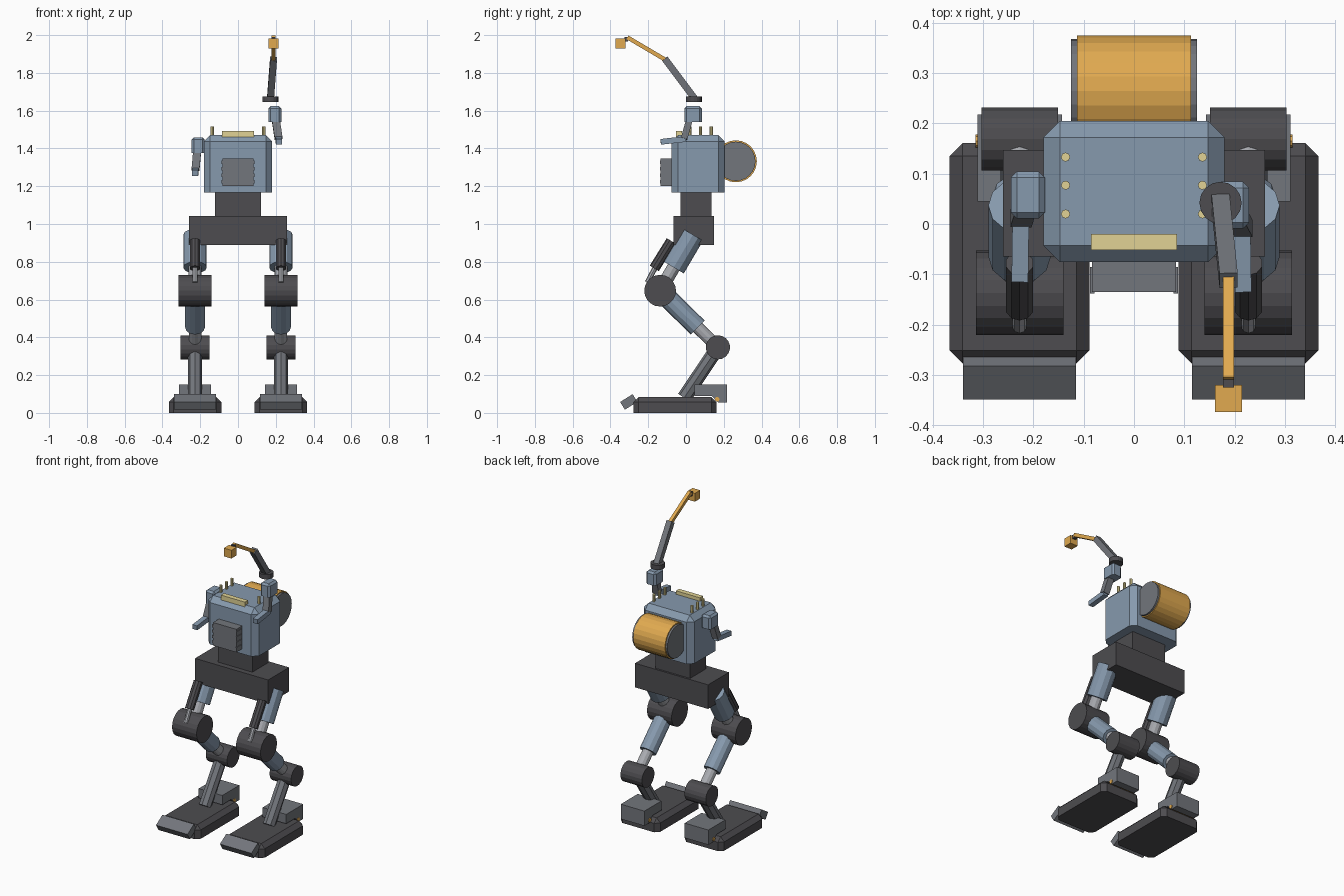
import bpy, bmesh, math
from mathutils import Vector, Matrix

if "Cube" in bpy.data.objects:
    bpy.data.objects.remove(bpy.data.objects["Cube"])


def mat(name, r, g, b):
    m = bpy.data.materials.new(name)
    m.diffuse_color = (r, g, b, 1)
    m.use_nodes = True
    m.node_tree.nodes["Principled BSDF"].inputs["Base Color"].default_value = m.diffuse_color
    return m


DARK = mat("dark_metal", 0.075, 0.073, 0.08)
GREY = mat("grey_metal", 0.17, 0.18, 0.2)
STEEL = mat("bright_steel", 0.4, 0.41, 0.44)
BLUE = mat("blue_paint", 0.24, 0.32, 0.42)
YELLOW = mat("yellow_paint", 0.75, 0.4, 0.08)
CREAM = mat("cream_light", 0.75, 0.65, 0.3)


def finish(name, bm, m):
    bmesh.ops.recalc_face_normals(bm, faces=bm.faces)
    me = bpy.data.meshes.new(name)
    bm.to_mesh(me)
    bm.free()
    me.materials.append(m)
    ob = bpy.data.objects.new(name, me)
    bpy.context.collection.objects.link(ob)
    return ob


def box(name, x, y, z, m, bevel=0, rot=0):
    """Box from (min, max) ranges; bevels every edge except the bottom rim."""
    bm = bmesh.new()
    bmesh.ops.create_cube(bm, size=1)
    c = Vector([sum(r) / 2 for r in (x, y, z)])
    s = [r[1] - r[0] for r in (x, y, z)]
    bmesh.ops.scale(bm, vec=s, verts=bm.verts)
    if bevel:
        edges = [e for e in bm.edges if max(v.co.z for v in e.verts) > 0]
        bmesh.ops.bevel(bm, geom=edges, offset=bevel, segments=1, affect='EDGES')
    bm.transform(Matrix.Translation(c) @ Matrix.Rotation(rot, 4, 'X'))
    return finish(name, bm, m)


def aim(a, b):
    """Frame centred between a and b with local z along a-b, local x near world x."""
    a, b = Vector(a), Vector(b)
    w = (b - a).normalized()
    u = Vector((1, 0, 0))
    u = (u - w * u.dot(w))
    if u.length < 0.01:
        u = Vector((0, 1, 0))
    u.normalize()
    rot = Matrix((u, w.cross(u), w)).transposed().to_4x4()
    return Matrix.Translation((a + b) / 2) @ rot, (b - a).length


def rod(name, a, b, r, m, n=12):
    bm = bmesh.new()
    frame, length = aim(a, b)
    bmesh.ops.create_cone(bm, cap_ends=True, segments=n, radius1=r, radius2=r, depth=length)
    bm.transform(frame)
    return finish(name, bm, m)


def beam(name, a, b, w, d, m):
    bm = bmesh.new()
    bmesh.ops.create_cube(bm, size=1)
    frame, length = aim(a, b)
    bmesh.ops.scale(bm, vec=(w, d, length), verts=bm.verts)
    bm.transform(frame)
    return finish(name, bm, m)


def extrude_x(name, profile, x0, x1, m):
    bm = bmesh.new()
    f = bm.faces.new([bm.verts.new((x0, y, z)) for y, z in profile])
    ext = bmesh.ops.extrude_face_region(bm, geom=[f])["geom"]
    bmesh.ops.translate(bm, vec=(x1 - x0, 0, 0),
                        verts=[v for v in ext if isinstance(v, bmesh.types.BMVert)])
    return finish(name, bm, m)


# Body
box("torso", (-.18, .18), (-.076, .205), (1.168, 1.47), BLUE, .033)
box("waist", (-.123, .123), (-.03, .135), (1.04, 1.175), DARK)
box("pelvis", (-.26, .26), (-.065, .147), (.888, 1.043), DARK)
box("chest_unit", (-.083, .083), (-.135, -.07), (1.2, 1.348), GREY)

# Chest unit side fins
for s in (-1, 1):
    for i in range(4):
        z = 1.215 + i * .034
        box("chest_fin", (s * .083 - .004, s * .083 + .004), (-.138, -.085), (z, z + .018), GREY)

# Back drum with recessed end caps
rod("back_drum", (-.113, .264, 1.332), (.113, .264, 1.332), .111, YELLOW, 24)
rod("back_drum_caps", (-.125, .264, 1.332), (.125, .264, 1.332), .104, GREY, 24)

# Lights on top of torso
box("top_light_bar", (-.085, .085), (-.052, -.02), (1.46, 1.492), CREAM)
for s in (-1, 1):
    for y in (.02, .077, .133):
        rod("top_peg", (s * .136, y, 1.45), (s * .136, y, 1.515), .009, CREAM, 8)

# Arms: the one on +x is raised
for side, s, x, dy, dz in (("right", 1, .195, 0, 0), ("left", -1, .211, .02, -.165)):
    y, z = dy, 1.582 + dz
    box(side + "_shoulder", (s * x - .034, s * x + .034), (y - .009, y + .084),
        (z - .042, z + .042), BLUE, .012)
    dx = .02 if s > 0 else .014
    elbow = (s * (x + dx), y - .01, z - .13)
    beam(side + "_upper_arm", (s * (x + .005), y + .018, z - .03), elbow, .042, .035, GREY)
    beam(side + "_forearm", (elbow[0], y + .0, z - .132),
         (s * (x + dx + .002), y - .134, z - .147), .033, .03, BLUE)

# Camera mast
rod("mast_base", (.172, .042, 1.645), (.172, .042, 1.675), .042, DARK, 16)
beam("mast_lower", (.172, .045, 1.665), (.188, -.112, 1.875), .036, .036, GREY)
beam("mast_upper", (.188, -.11, 1.87), (.188, -.31, 1.988), .022, .022, YELLOW)
box("mast_joint", (.177, .199), (-.325, -.306), (1.965, 1.99), DARK)
box("mast_head", (.161, .215), (-.374, -.32), (1.93, 1.983), YELLOW)

# Legs
HEEL = [(.045, .15), (.218, .15), (.218, .055), (.17, .055), (.135, .09), (.045, .09)]
TOE_ROT = math.radians(32)
for side, s in (("right", 1), ("left", -1)):
    x = s * .2275
    n = side + "_"
    knee, hock = (x, -.137, .647), (x, .169, .347)
    rod(n + "thigh", (x, .037, .943), (x, -.065, .77), .062, BLUE)
    rod(n + "thigh_rod", (x, -.06, .78), knee, .035, STEEL)
    rod(n + "piston_sleeve", (x, -.078, .91), (x, -.168, .765), .028, DARK, 10)
    rod(n + "piston_rod", (x, -.16, .775), (x, -.205, .69), .014, STEEL, 8)
    rod(n + "knee", (x - .087, knee[1], knee[2]), (x + .087, knee[1], knee[2]), .084, DARK, 20)
    rod(n + "shin", knee, (x, .062, .452), .052, BLUE)
    rod(n + "shin_rod", (x, .05, .464), hock, .033, STEEL)
    rod(n + "hock", (x - .076, hock[1], hock[2]), (x + .076, hock[1], hock[2]), .064, DARK, 18)
    rod(n + "lower_shin", hock, (x, -.01, .08), .038, GREY, 8)
    # Foot, toe and heel
    box(n + "foot", (x - .139, x + .139), (-.277, .161), (0, .083), DARK, .026)
    box(n + "toe", (x - .112, x + .112), (-.303 - .039, -.303 + .039),
        (.058 - .024, .058 + .024), GREY, rot=TOE_ROT)
    extrude_x(n + "heel", HEEL, x - .084, x + .084, GREY)
    rod(n + "heel_pin", (x - .088, .165, .072), (x + .088, .165, .072), .013, YELLOW, 8)
